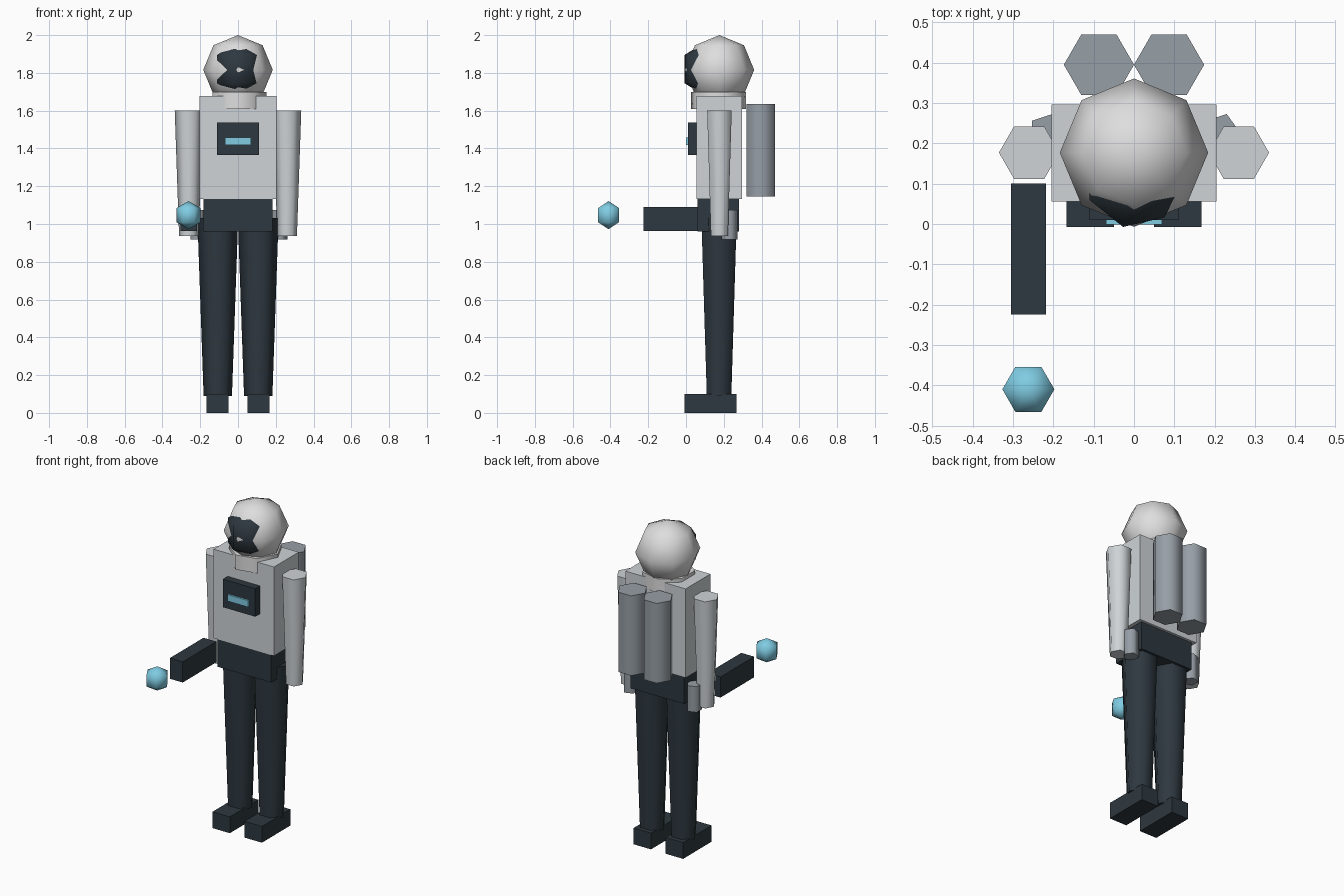
import bpy
import bmesh
from math import cos, sin, pi, radians

if "Cube" in bpy.data.objects:
    bpy.data.objects.remove(bpy.data.objects["Cube"])


def material(name, srgb):
    """Flat material from display values, stored as linear."""
    colour = [((c + 0.055) / 1.055) ** 2.4 for c in srgb] + [1.0]
    mat = bpy.data.materials.new(name)
    mat.use_nodes = True
    mat.diffuse_color = colour
    shader = mat.node_tree.nodes["Principled BSDF"]
    shader.inputs["Base Color"].default_value = colour
    shader.inputs["Roughness"].default_value = 0.8
    return mat


WHITE = material("helmet white", (0.87, 0.87, 0.87))
LIGHT = material("suit light grey", (0.81, 0.83, 0.84))
STEEL = material("tank steel grey", (0.59, 0.62, 0.65))
DARK = material("dark slate", (0.18, 0.22, 0.25))
BLUE = material("glow blue", (0.50, 0.80, 0.89))


def finish(name, bm, mat):
    bmesh.ops.recalc_face_normals(bm, faces=bm.faces)
    mesh = bpy.data.meshes.new(name)
    bm.to_mesh(mesh)
    bm.free()
    mesh.materials.append(mat)
    obj = bpy.data.objects.new(name, mesh)
    bpy.context.collection.objects.link(obj)
    return obj


def box(name, mat, x, y, z):
    """Box from its (low, high) range on each axis."""
    bm = bmesh.new()
    bmesh.ops.create_cube(bm, size=1)
    for v in bm.verts:
        v.co = [lo + (hi - lo) * (c + 0.5) for c, (lo, hi) in zip(v.co, (x, y, z))]
    return finish(name, bm, mat)


def lathe(name, mat, sides, centre, profile, scale=(1, 1, 1)):
    """Stack of polygon rings (radius, height), first corner towards +x."""
    cx, cy, cz = centre
    bm = bmesh.new()
    rings = []
    for r, z in profile:
        angles = [2 * pi * i / sides for i in range(sides)]
        rings.append([bm.verts.new((cx + r * cos(a) * scale[0],
                                    cy + r * sin(a) * scale[1],
                                    cz + z * scale[2])) for a in angles])
    for low, high in zip(rings, rings[1:]):
        for i in range(sides):
            j = (i + 1) % sides
            bm.faces.new((low[i], low[j], high[j], high[i]))
    for ring, (r, z) in ((rings[0], profile[0]), (rings[-1], profile[-1])):
        if r > 0.001:
            bm.faces.new(ring)
    bmesh.ops.remove_doubles(bm, verts=bm.verts, dist=0.0001)
    obj = finish(name, bm, mat)
    # Smooth round the sides, sharp at the caps
    bpy.ops.object.select_all(action="DESELECT")
    obj.select_set(True)
    bpy.context.view_layer.objects.active = obj
    bpy.ops.object.shade_smooth_by_angle(angle=radians(75))
    return obj


def ball(name, mat, sides, bands, centre, radius, scale=(1, 1, 1)):
    steps = [pi * k / bands for k in range(bands + 1)]
    profile = [(radius * sin(t), -radius * cos(t)) for t in steps]
    return lathe(name, mat, sides, centre, profile, scale)


# Head, visor and collar
ball("helmet", WHITE, 8, 4, (0, 0.177, 1.816), 0.184)
ball("visor", DARK, 7, 3, (0, 0.113, 1.82), 0.15, (0.94, 0.95, 1))
lathe("collar", WHITE, 7, (0, 0.172, 0), [(0.15, 1.61), (0.15, 1.70)])

# Torso, hips and chest display
box("torso", LIGHT, (-0.205, 0.205), (0.056, 0.296), (1.132, 1.678))
box("hips", DARK, (-0.182, 0.182), (0.062, 0.28), (0.96, 1.132))
box("chest_panel", DARK, (-0.11, 0.11), (0.01, 0.06), (1.365, 1.537))
box("chest_screen", BLUE, (-0.07, 0.07), (-0.001, 0.012), (1.417, 1.457))

# Paired limbs and tanks
for side, s in (("left", 1), ("right", -1)):
    lathe(side + "_arm", LIGHT, 6, (s * 0.26, 0.177, 0), [(0.052, 0.937), (0.075, 1.602)])
    lathe(side + "_hand", STEEL, 5, (s * 0.216, 0.23, 0), [(0.045, 0.917), (0.045, 1.075)])
    lathe(side + "_leg", DARK, 6, (s * 0.107, 0.175, 0), [(0.075, 0.09), (0.108, 1.032)])
    box(side + "_foot", DARK, sorted((s * 0.05, s * 0.168)), (-0.008, 0.268), (0, 0.1))
    lathe(side + "_tank", STEEL, 6, (s * 0.087, 0.395, 0), [(0.087, 1.145), (0.087, 1.635)])

# Hand-held device with a floating orb ahead of it
box("device", DARK, (-0.305, -0.218), (-0.225, 0.101), (0.963, 1.09))
ball("orb", BLUE, 6, 3, (-0.262, -0.41, 1.047), 0.0745)
